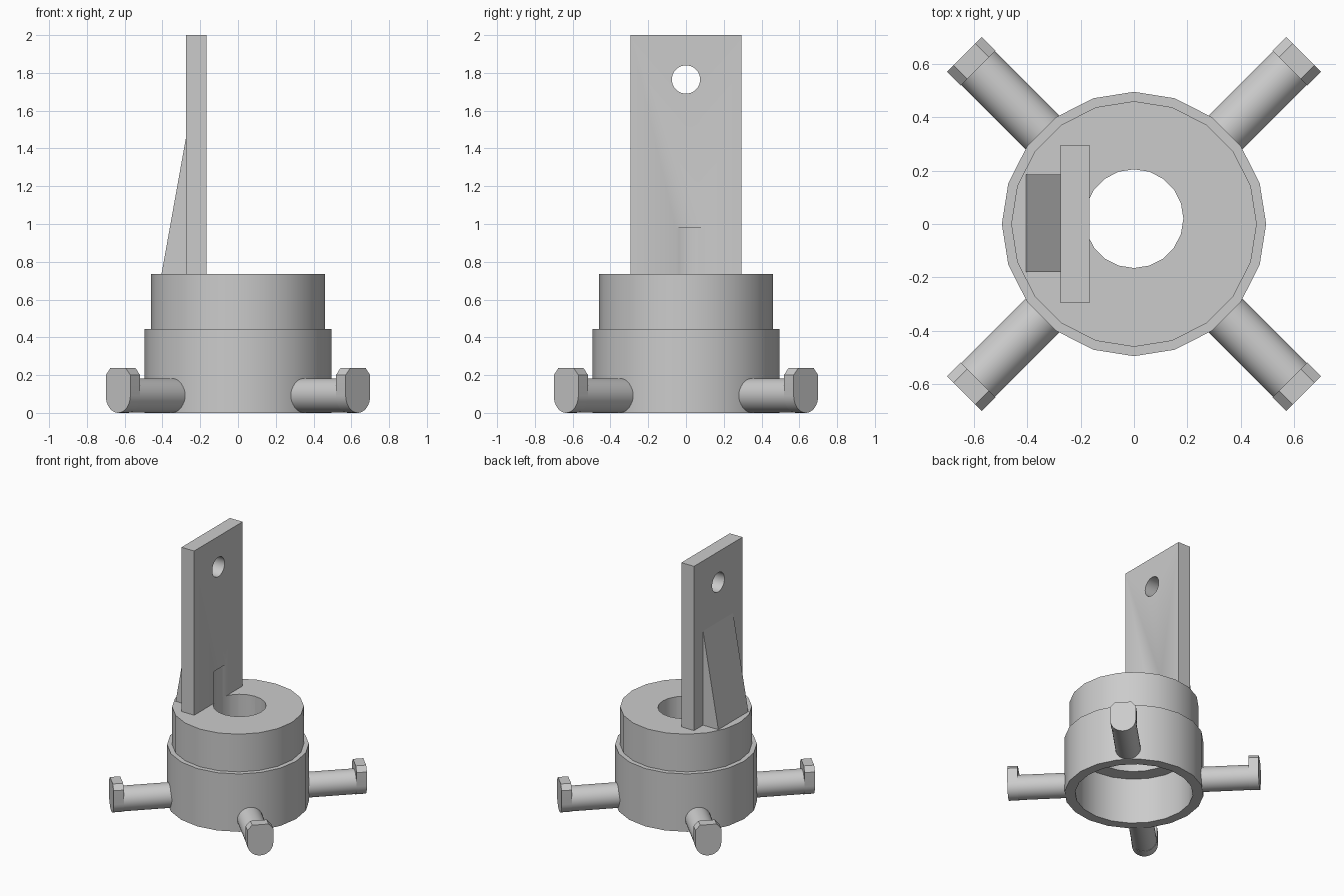
import bpy, bmesh, math
from mathutils import Matrix, Vector

if "Cube" in bpy.data.objects:
    bpy.data.objects.remove(bpy.data.objects["Cube"], do_unlink=True)

GREY = (0.6, 0.6, 0.6, 1)
grey = bpy.data.materials.new("plain grey")
grey.use_nodes = True
grey.diffuse_color = GREY
grey.node_tree.nodes["Principled BSDF"].inputs["Base Color"].default_value = GREY


def finish(name, bm):
    bmesh.ops.remove_doubles(bm, verts=bm.verts, dist=1e-5)
    bmesh.ops.recalc_face_normals(bm, faces=bm.faces)
    mesh = bpy.data.meshes.new(name)
    bm.to_mesh(mesh)
    bm.free()
    mesh.materials.append(grey)
    obj = bpy.data.objects.new(name, mesh)
    bpy.context.collection.objects.link(obj)
    return obj


def select(obj):
    bpy.ops.object.select_all(action="DESELECT")
    obj.select_set(True)
    bpy.context.view_layer.objects.active = obj


def smooth(obj):
    select(obj)
    bpy.ops.object.shade_smooth_by_angle(angle=math.radians(30))


def lathe(name, profile, sides):
    """Spin an (r, z) profile about the z axis."""
    bm = bmesh.new()
    verts = [bm.verts.new((r, 0, z)) for r, z in profile]
    edges = [bm.edges.new(pair) for pair in zip(verts, verts[1:])]
    bmesh.ops.spin(bm, geom=verts + edges, cent=(0, 0, 0), axis=(0, 0, 1),
                   angle=math.tau, steps=sides)
    return finish(name, bm)


def prism(name, outline, depth):
    """Extrude a closed outline of 3D points along the depth vector."""
    bm = bmesh.new()
    face = bm.faces.new([bm.verts.new(p) for p in outline])
    ext = bmesh.ops.extrude_face_region(bm, geom=[face], use_keep_orig=True)
    moved = [v for v in ext["geom"] if isinstance(v, bmesh.types.BMVert)]
    bmesh.ops.translate(bm, verts=moved, vec=Vector(depth))
    return finish(name, bm)


def cylinder(name, radius, length, sides, matrix):
    bm = bmesh.new()
    bmesh.ops.create_cone(bm, cap_ends=True, segments=sides, radius1=radius,
                          radius2=radius, depth=length, matrix=matrix)
    return finish(name, bm)


def cut(obj, cutter):
    mod = obj.modifiers.new("cut", "BOOLEAN")
    mod.operation, mod.solver, mod.object = "DIFFERENCE", "EXACT", cutter
    select(obj)
    bpy.ops.object.modifier_apply(modifier=mod.name)


# Stepped, hollow body
body = lathe("body", [(0, 0.55), (0.31, 0.55), (0.31, 0.36), (0.42, 0.36), (0.42, 0),
                      (0.495, 0), (0.495, 0.445), (0.46, 0.445), (0.46, 0.735),
                      (0, 0.735)], 20)

# Upright plate with its rear gusset
plate = prism("upright_plate", [(-0.275, -0.295, 0.735), (-0.167, -0.295, 0.735),
                                (-0.167, 0.295, 0.735), (-0.275, 0.295, 0.735)],
              (0, 0, 1.265))
prism("gusset", [(-0.405, -0.18, 0.735), (-0.275, -0.18, 0.735),
                 (-0.275, -0.18, 1.46)], (0, 0.365, 0))

# Central bore, which also grooves the plate, and the hanging hole
bore = cylinder("bore_cutter", 0.185, 0.48, 20, Matrix.Translation((0, 0.02, 0.74)))
hole = cylinder("hole_cutter", 0.075, 0.5, 32,
                Matrix.Translation((-0.22, 0, 1.765)) @ Matrix.Rotation(math.pi / 2, 4, "Y"))
cut(body, bore)
cut(plate, bore)
cut(plate, hole)
for helper in (bore, hole):
    bpy.data.objects.remove(helper, do_unlink=True)
smooth(body)
smooth(plate)

# Four bayonet arms with hooked ends
R = 0.092
hook_outline = [(0.825, R * math.cos(a), R + R * math.sin(a))
                for a in (math.pi * (1 + i / 16) for i in range(17))]
hook_outline += [(0.825, R, 0.2), (0.825, 0.058, 0.237),
                 (0.825, -0.058, 0.237), (0.825, -R, 0.2)]
for i, corner in enumerate(("back_left", "back_right", "front_right", "front_left")):
    turn = Matrix.Rotation(math.radians(45 + 90 * i), 4, "Z")
    arm = cylinder("arm_" + corner, 0.09, 0.39, 32,
                   Matrix.Translation((0.645, 0, R)) @ Matrix.Rotation(math.pi / 2, 4, "Y"))
    hook = prism("hook_" + corner, hook_outline, (0.073, 0, 0))
    for part in (arm, hook):
        part.data.transform(turn)
        smooth(part)
